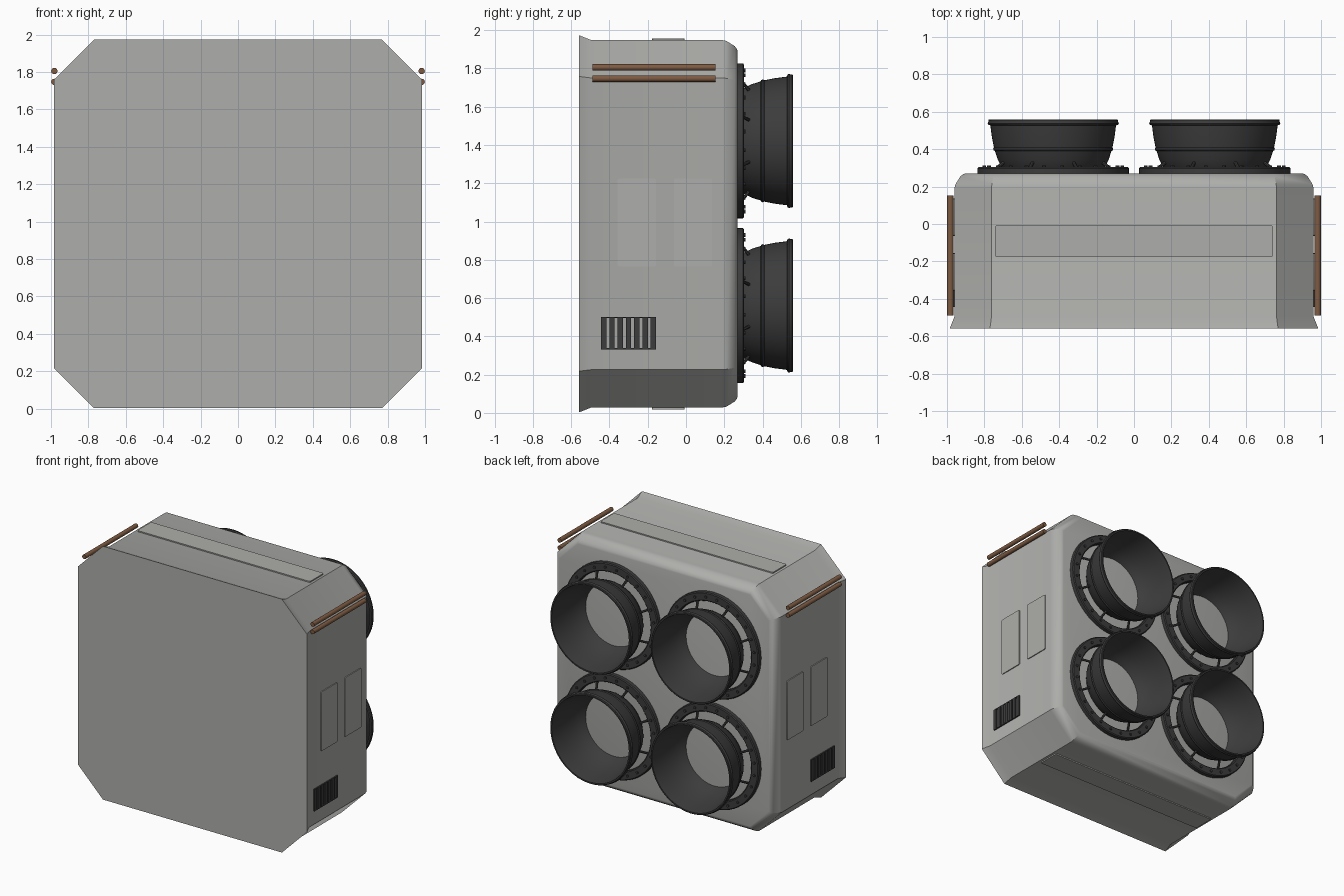
import bpy, bmesh, math
from mathutils import Vector, Matrix

if "Cube" in bpy.data.objects:
    bpy.data.objects.remove(bpy.data.objects["Cube"])

CZ = 0.988  # height of the body's centre


def material(name, rgb):
    m = bpy.data.materials.new(name)
    m.diffuse_color = (*rgb, 1)
    m.use_nodes = True
    m.node_tree.nodes["Principled BSDF"].inputs["Base Color"].default_value = m.diffuse_color
    return m


GREY = material("hull_grey", (0.42, 0.42, 0.405))
DARK = material("dark_metal", (0.045, 0.045, 0.045))
BROWN = material("copper_brown", (0.21, 0.105, 0.055))


def finish(bm, name, mat, angle=30):
    bmesh.ops.recalc_face_normals(bm, faces=bm.faces)
    me = bpy.data.meshes.new(name)
    bm.to_mesh(me)
    bm.free()
    me.materials.append(mat)
    ob = bpy.data.objects.new(name, me)
    bpy.context.collection.objects.link(ob)
    bpy.ops.object.select_all(action='DESELECT')
    ob.select_set(True)
    bpy.context.view_layer.objects.active = ob
    bpy.ops.object.shade_smooth_by_angle(angle=math.radians(angle))
    return ob


def add_box(bm, centre, size):
    m = Matrix.Translation(centre) @ Matrix.Diagonal((*size, 1))
    return bmesh.ops.create_cube(bm, size=1, matrix=m)["verts"]


def add_rod(bm, a, b, r, seg=12):
    a, b = Vector(a), Vector(b)
    d = b - a
    m = Matrix.Translation((a + b) / 2) @ d.to_track_quat('Z', 'Y').to_matrix().to_4x4()
    bmesh.ops.create_cone(bm, cap_ends=True, segments=seg, radius1=r, radius2=r,
                          depth=d.length, matrix=m)


def lathe(bm, profile, cx, cz, seg=64):
    """Revolve a closed (radius, y) profile around the y axis through cx, cz."""
    rings = []
    for i in range(seg):
        a = 2 * math.pi * i / seg
        rings.append([bm.verts.new((cx + r * math.cos(a), y, cz + r * math.sin(a)))
                      for r, y in profile])
    n = len(profile)
    for i in range(seg):
        p, q = rings[i], rings[(i + 1) % seg]
        for j in range(n):
            k = (j + 1) % n
            bm.faces.new((p[j], p[k], q[k], q[j]))


def panel(name, centre, size, axis):
    """Thin plate with clipped round corners, edges along the given axis."""
    bm = bmesh.new()
    add_box(bm, centre, size)
    edges = [e for e in bm.edges
             if abs((e.verts[0].co - e.verts[1].co).normalized()[axis]) > 0.9]
    bmesh.ops.bevel(bm, geom=edges, offset=0.01, segments=3, profile=0.5, affect='EDGES')
    return finish(bm, name, GREY)


# octagonal body: flared front edge, straight sides, rounded back edge
bm = bmesh.new()
loops = []
for y, h, c in [(-0.56, 0.985, 0.77), (-0.55, 0.982, 0.769), (-0.495, 0.96, 0.762),
                (0.19, 0.96, 0.762), (0.212, 0.955, 0.76), (0.255, 0.928, 0.752),
                (0.267, 0.912, 0.745), (0.27, 0.9, 0.74)]:
    pts = [(h, -c), (h, c), (c, h), (-c, h), (-h, c), (-h, -c), (-c, -h), (c, -h)]
    loops.append([bm.verts.new((x, y, CZ + z)) for x, z in pts])
for p, q in zip(loops, loops[1:]):
    for i in range(8):
        j = (i + 1) % 8
        bm.faces.new((p[i], p[j], q[j], q[i]))
bm.faces.new(loops[0])
bm.faces.new(loops[-1])
finish(bm, "body", GREY)

# top and bottom access panels
for name, s in (("top_panel", 1), ("bottom_panel", -1)):
    panel(name, (0, -0.092, CZ + s * 0.96), (1.485, 0.17, 0.018), 2)

for side, s in (("right", 1), ("left", -1)):
    # side hatches
    for i, y in enumerate((-0.257, 0.036)):
        panel(f"{side}_hatch_{i + 1}", (s * 0.96, y, 0.995), (0.014, 0.2, 0.46), 0)

    # louvred vent
    bm = bmesh.new()
    for i in range(7):
        add_box(bm, (s * 0.96, -0.43 + i * 0.0433, 0.417), (0.02, 0.028, 0.17))
    for z in (0.335, 0.499):
        add_box(bm, (s * 0.96, -0.3, z), (0.02, 0.288, 0.006))
    finish(bm, f"{side}_vent", DARK)

    # pair of side rails
    bm = bmesh.new()
    for z in (1.805, 1.747):
        add_rod(bm, (s * 0.982, -0.488, z), (s * 0.982, 0.153, z), 0.017, 16)
    finish(bm, f"{side}_rails", BROWN)

# four exhaust nozzles, each with a bolted mounting ring and struts
outer = [(0.25, 0.268), (0.275, 0.30), (0.297, 0.345), (0.311, 0.39), (0.319, 0.394),
         (0.321, 0.402), (0.317, 0.41), (0.328, 0.465), (0.336, 0.527), (0.346, 0.53),
         (0.351, 0.538), (0.347, 0.547), (0.347, 0.555), (0.342, 0.56)]
inner = [(0.332, 0.56), (0.326, 0.53), (0.318, 0.465), (0.303, 0.40), (0.287, 0.345),
         (0.265, 0.30), (0.24, 0.268)]
ring = [(0.405, 0.265), (0.405, 0.298), (0.398, 0.304), (0.345, 0.304),
        (0.338, 0.298), (0.338, 0.265)]
for row, sz in (("upper", 1), ("lower", -1)):
    for side, s in (("right", 1), ("left", -1)):
        cx, cz = s * 0.432, CZ + sz * 0.43 + 0.003
        bm = bmesh.new()
        lathe(bm, outer + inner, cx, cz)
        finish(bm, f"{row}_{side}_nozzle", DARK)

        bm = bmesh.new()
        lathe(bm, ring, cx, cz)
        for i in range(24):
            a = 2 * math.pi * (i + 0.5) / 24
            x, z = cx + 0.372 * math.cos(a), cz + 0.372 * math.sin(a)
            add_rod(bm, (x, 0.30, z), (x, 0.312, z), 0.01, 8)
        finish(bm, f"{row}_{side}_mount_ring", DARK)

        bm = bmesh.new()
        for i in range(8):
            a = 2 * math.pi * (i + 0.5) / 8
            c, n = math.cos(a), math.sin(a)
            add_rod(bm, (cx + 0.345 * c, 0.285, cz + 0.345 * n),
                    (cx + 0.285 * c, 0.33, cz + 0.285 * n), 0.009, 8)
        finish(bm, f"{row}_{side}_struts", DARK)
